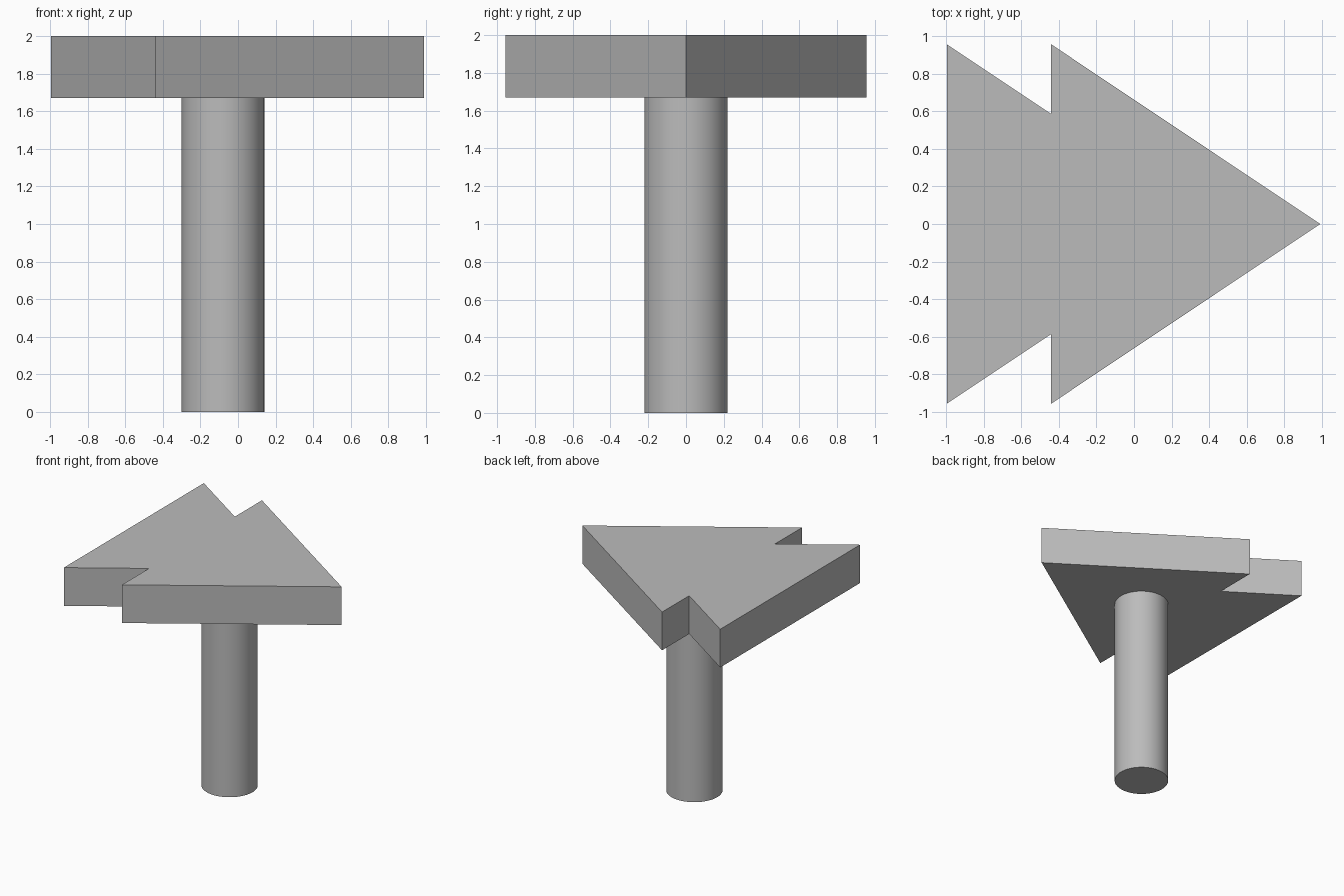
import bpy
import bmesh

cube = bpy.data.objects.get("Cube")
if cube:
    bpy.data.objects.remove(cube, do_unlink=True)

grey = bpy.data.materials.new("plain grey")
grey.use_nodes = True
grey.diffuse_color = (0.5, 0.5, 0.5, 1)
grey.node_tree.nodes["Principled BSDF"].inputs["Base Color"].default_value = grey.diffuse_color

SLAB_BOTTOM, TOP = 1.67, 2.0

# Double arrowhead slab: half outline mirrored across y, then extruded
half = [(-0.995, 0.955), (-0.44, 0.585), (-0.44, 0.955)]
outline = [(0.99, 0)] + half[::-1] + [(x, -y) for x, y in half]
bm = bmesh.new()
face = bm.faces.new([bm.verts.new((x, y, SLAB_BOTTOM)) for x, y in outline])
extruded = bmesh.ops.extrude_face_region(bm, geom=[face])["geom"]
top_verts = [g for g in extruded if isinstance(g, bmesh.types.BMVert)]
bmesh.ops.translate(bm, verts=top_verts, vec=(0, 0, TOP - SLAB_BOTTOM))
bmesh.ops.recalc_face_normals(bm, faces=bm.faces)
mesh = bpy.data.meshes.new("arrow_slab")
bm.to_mesh(mesh)
bm.free()
mesh.materials.append(grey)
slab = bpy.data.objects.new("arrow_slab", mesh)
bpy.context.collection.objects.link(slab)

# Round post under the slab
bpy.ops.mesh.primitive_cylinder_add(vertices=64, radius=0.22, depth=SLAB_BOTTOM,
                                    location=(-0.08, 0, SLAB_BOTTOM / 2))
post = bpy.context.object
post.name = "round_post"
post.data.materials.append(grey)
bpy.ops.object.shade_smooth_by_angle()
